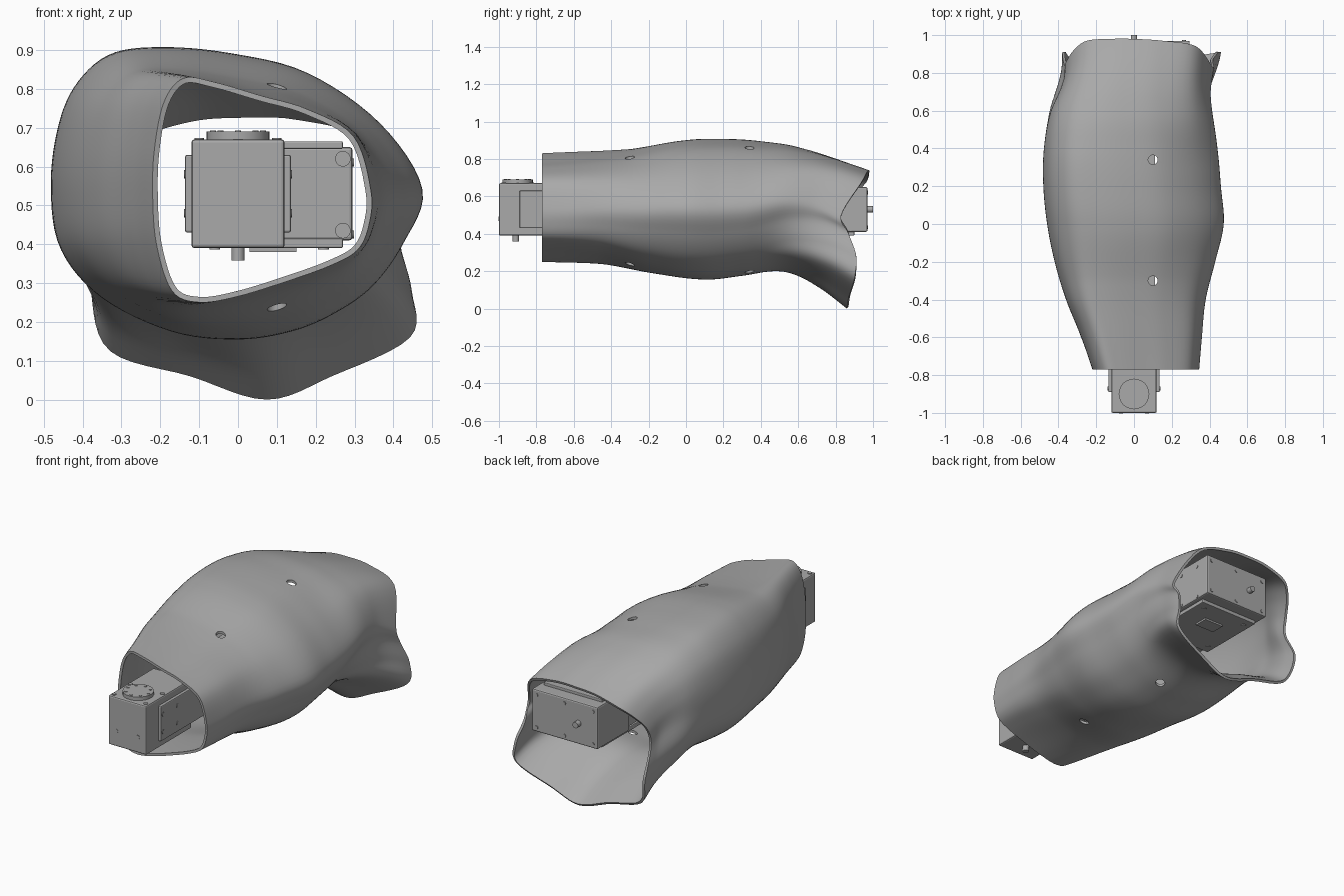
import bpy, bmesh, math
from mathutils import Vector

if "Cube" in bpy.data.objects:
    bpy.data.objects.remove(bpy.data.objects["Cube"], do_unlink=True)

grey = bpy.data.materials.new("plain grey")
grey.use_nodes = True
grey.diffuse_color = (0.4, 0.4, 0.4, 1)
grey.node_tree.nodes["Principled BSDF"].inputs["Base Color"].default_value = grey.diffuse_color


def activate(obj):
    bpy.ops.object.select_all(action="DESELECT")
    obj.select_set(True)
    bpy.context.view_layer.objects.active = obj


def add_object(name, bm):
    mesh = bpy.data.meshes.new(name)
    bm.to_mesh(mesh)
    bm.free()
    obj = bpy.data.objects.new(name, mesh)
    mesh.materials.append(grey)
    bpy.context.collection.objects.link(obj)
    return obj


def box(name, x, y, z, bevel=0.0):
    """Box between pairs of limits on each axis, with optional rounded edges."""
    bm = bmesh.new()
    bmesh.ops.create_cube(bm, size=1)
    for v in bm.verts:
        v.co = [lim[0] if c < 0 else lim[1] for c, lim in zip(v.co, (x, y, z))]
    if bevel:
        bmesh.ops.bevel(bm, geom=bm.edges[:], offset=bevel, segments=2,
                        affect="EDGES", profile=0.5)
    return add_object(name, bm)


def cylinder(name, centre, radius, depth, axis="Z"):
    bm = bmesh.new()
    bmesh.ops.create_cone(bm, cap_ends=True, segments=24, radius1=radius,
                          radius2=radius, depth=depth)
    obj = add_object(name, bm)
    direction = Vector([float(axis == a) for a in "XYZ"])
    turn = direction.to_track_quat("Z", "Y").to_matrix().to_4x4()
    obj.data.transform(turn)
    obj.data.transform(turn.Translation(centre))
    activate(obj)
    bpy.ops.object.shade_smooth_by_angle()
    return obj


def spline(a, b, c, d, t):
    return 0.5 * (2 * b + (c - a) * t + (2 * a - 5 * b + 4 * c - d) * t * t
                  + (3 * b - a - 3 * c + d) * t ** 3)


def closed_curve(points, steps=6):
    n = len(points)
    return [spline(*(Vector(points[(k + o) % n]) for o in (-1, 0, 1, 2)), s / steps)
            for k in range(n) for s in range(steps)]


def unit_profile(points):
    """Smooth closed profile scaled to a unit square; extra columns are kept."""
    pts = closed_curve(points)
    lo = [min(p[a] for p in pts) for a in (0, 1)]
    hi = [max(p[a] for p in pts) for a in (0, 1)]
    return [[(p[a] - lo[a]) / (hi[a] - lo[a]) for a in (0, 1)] for p in pts], pts


def along(keys, y):
    """Smooth value at y through a short list of (y, value) keys."""
    k = 0
    while k < len(keys) - 2 and y > keys[k + 1][0]:
        k += 1
    (y1, v1), (y2, v2) = keys[k], keys[k + 1]
    before = keys[k - 1][1] if k else 2 * v1 - v2
    after = keys[k + 2][1] if k + 2 < len(keys) else 2 * v2 - v1
    return spline(before, v1, v2, after, (y - y1) / (y2 - y1))


def ease(a, b, y):
    t = min(max((y - a) / (b - a), 0), 1)
    return t * t * (3 - 2 * t)


# Shell cross-sections, clockwise from the -x side: (x, z), the rear also has y
front = [(-.22, .53), (-.215, .65), (-.19, .77), (-.14, .83), (-.06, .82), (.06, .785),
         (.18, .75), (.3, .68), (.345, .54), (.34, .45), (.31, .385), (.24, .345),
         (.13, .305), (0, .265), (-.1, .25), (-.17, .28), (-.21, .4)]
middle = [(-.48, .53), (-.465, .68), (-.42, .8), (-.33, .885), (-.2, .905), (-.02, .89),
          (.18, .84), (.37, .71), (.48, .54), (.43, .4), (.35, .29), (.25, .22),
          (.14, .175), (0, .155), (-.17, .175), (-.35, .26), (-.455, .38)]
rear = [(-.37, .45, .84), (-.36, .55, .86), (-.32, .63, .92), (-.25, .69, .97),
        (-.12, .73, .98), (0, .74, .98), (.16, .735, .97), (.34, .68, .94),
        (.43, .5, .83), (.43, .4, .87), (.46, .28, .91), (.455, .16, .9),
        (.25, .06, .87), (.08, 0, .86), (-.12, .06, .86), (-.33, .125, .87),
        (-.38, .28, .91)]
# Shell limits along its length
low_x = [(-.77, -.22), (-.6, -.28), (-.4, -.36), (-.2, -.42), (0, -.46), (.2, -.48),
         (.4, -.478), (.6, -.45), (.78, -.39), (.88, -.38)]
high_x = [(-.77, .345), (-.6, .36), (-.4, .38), (-.2, .43), (0, .475), (.2, .46),
          (.4, .445), (.7, .435), (.88, .46)]
low_z = [(-.77, .25), (-.45, .235), (-.2, .19), (.1, .155), (.3, .175), (.48, .2),
         (.6, .175), (.75, .095), (.88, 0)]
high_z = [(-.77, .83), (-.3, .855), (0, .9), (.2, .907), (.4, .895), (.6, .86), (.88, .74)]


def make_shell():
    (f, _), (m, _), (r, rim) = [unit_profile(p) for p in (front, middle, rear)]
    bm, rings, rows = bmesh.new(), [], 56
    for i in range(rows + 1):
        y = -.77 + 1.65 * i / rows
        swell, flare, trim = ease(-.77, 0, y), ease(.3, .88, y), ease(.45, 1.1, y) / ease(.45, 1.1, .88)
        x0, x1, z0, z1 = [along(k, y) for k in (low_x, high_x, low_z, high_z)]
        ring = []
        for a, b, c, edge in zip(f, m, r, rim):
            u, w = [(p + (q - p) * swell) * (1 - flare) + s * flare
                    for p, q, s in zip(a, b, c)]
            ring.append(bm.verts.new((x0 + (x1 - x0) * u, y + (edge[2] - .88) * trim,
                                      z0 + (z1 - z0) * w)))
        rings.append(ring)
    n = len(f)
    for p, q in zip(rings, rings[1:]):
        for j in range(n):
            k = (j + 1) % n
            bm.faces.new((p[j], p[k], q[k], q[j]))
    obj = add_object("shell", bm)
    wall = obj.modifiers.new("wall", "SOLIDIFY")
    wall.thickness, wall.offset = 0.014, -1
    # Screw holes through the top and bottom of the shell
    cutters = [cylinder("hole_cutter", (.1, y, .5), .025, 2) for y in (-.3, .34)]
    for cutter in cutters:
        cutter.hide_render = True
        cut = obj.modifiers.new("hole", "BOOLEAN")
        cut.operation, cut.object, cut.solver = "DIFFERENCE", cutter, "EXACT"
    activate(obj)
    for mod in [mod.name for mod in obj.modifiers]:
        bpy.ops.object.modifier_apply(modifier=mod)
    for cutter in cutters:
        bpy.data.objects.remove(cutter, do_unlink=True)
    activate(obj)
    bpy.ops.object.shade_smooth_by_angle(angle=math.radians(40))


make_shell()

# Front motor with its turning disc and pin
box("front_motor", (-.12, .12), (-1, -.59), (.39, .67), .008)
cylinder("front_disc", (0, -.9, .675), .081, .03)
cylinder("front_pin", (0, -.91, .375), .017, .035)
for k in range(8):
    a = k * math.pi / 4
    cylinder("disc_screw", (.064 * math.cos(a), -.9 + .064 * math.sin(a), .69), .008, .006)
for x in (-.068, .068):
    cylinder("front_screw", (x, -.998, .48), .011, .008, "Y")
for x in (-.1, .1):
    for y in (-.975, -.825):
        cylinder("corner_screw", (x, y, .67), .012, .008)

# Side brackets on the front motor, joined to the rear motor by a beam
for side in (-1, 1):
    box("side_bracket", sorted((side * .115, side * .136)), (-.89, -.45), (.43, .63), .005)
    for y in (-.87, -.74):
        for z in (.48, .58):
            cylinder("bracket_screw", (side * .136, y, z), .011, .006, "X")
box("link_beam", (-.11, .11), (-.6, .7), (.43, .63))

# Rear motor with plates above and below
box("rear_motor", (-.12, .295), (.68, .97), (.41, .65), .008)
box("top_plate", (-.1, .27), (.6, .9), (.645, .665), .004)
box("bottom_plate", (-.1, .27), (.5, .9), (.39, .415), .004)
box("bottom_socket", (.03, .15), (.7, .78), (.38, .395))
cylinder("rear_pin", (0, .98, .53), .017, .04, "Y")
for z in (.435, .62):
    cylinder("mount_screw", (.27, .68, z), .02, .02, "Y")
    for x in (-.09, .09, .265):
        cylinder("rear_screw", (x, .97, z), .01, .008, "Y")
    for y in (.75, .88):
        cylinder("side_screw", (.295, y, z - .01), .01, .006, "X")
for x in (-.06, .22):
    for y in (.55, .85):
        cylinder("plate_screw", (x, y, .39), .014, .008)
